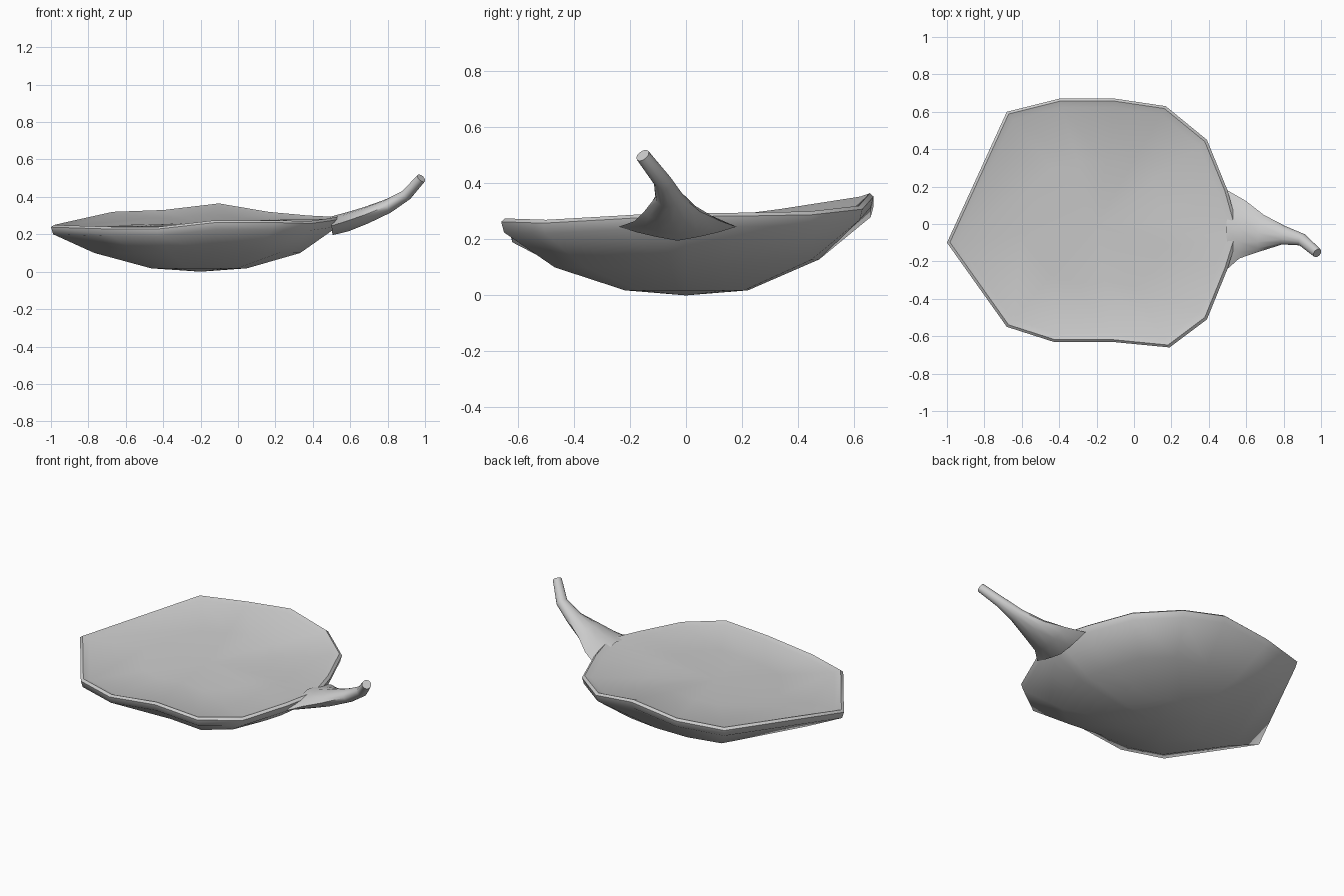
import bpy, bmesh, math
from mathutils import Vector

if "Cube" in bpy.data.objects:
    bpy.data.objects.remove(bpy.data.objects["Cube"])


def make_object(name, bm, angle):
    bmesh.ops.recalc_face_normals(bm, faces=bm.faces)
    mesh = bpy.data.meshes.new(name)
    bm.to_mesh(mesh)
    bm.free()
    ob = bpy.data.objects.new(name, mesh)
    bpy.context.collection.objects.link(ob)
    bpy.context.view_layer.objects.active = ob
    ob.select_set(True)
    bpy.ops.object.shade_smooth_by_angle(angle=math.radians(angle))
    ob.select_set(False)
    return ob


def bridge(bm, a, b):
    n = len(a)
    for i in range(n):
        j = (i + 1) % n
        bm.faces.new((a[i], a[j], b[j], b[i]))


def fan(bm, ring, co):
    c = bm.verts.new(co)
    for i in range(len(ring)):
        bm.faces.new((ring[i], ring[(i + 1) % len(ring)], c))


# Shallow dish: irregular rim outline, scaled inward for each level
rim = [(-1, -.10, .25), (-.68, -.55, .24), (-.43, -.63, .24), (-.12, -.63, .275),
       (.19, -.66, .275), (.39, -.51, .27), (.50, -.24, .285), (.55, -.08, .295),
       (.55, 0, .295), (.50, .18, .295), (.39, .45, .30), (.17, .63, .32),
       (-.10, .67, .365), (-.40, .67, .33), (-.68, .60, .32)]
MID = Vector((-.2, 0))


def level(bm, scale, height):
    verts = []
    for x, y, z in rim:
        p = MID + (Vector((x, y)) - MID) * scale
        verts.append(bm.verts.new((p.x, p.y, height(p.y, z))))
    return verts


bm = bmesh.new()
levels = [
    level(bm, .50, lambda y, z: .27 + (z - .28) * .45),
    level(bm, .93, lambda y, z: z - .012),
    level(bm, .98, lambda y, z: z),
    level(bm, 1.0, lambda y, z: z - .012),
    level(bm, .985, lambda y, z: z - .05),
    level(bm, .71, lambda y, z: .10 + .06 * max(y, 0)),
    level(bm, .33, lambda y, z: .018),
]
for a, b in zip(levels, levels[1:]):
    bridge(bm, a, b)
fan(bm, levels[0], (-.2, 0, .265))
fan(bm, levels[-1], (-.2, 0, 0))
make_object("dish", bm, 50)

# Stem: centre, half width, half height, roundness (1 = diamond, 2 = ellipse)
sections = [((.50, -.03, .245), .21, .05, 1.15),
            ((.58, -.03, .265), .155, .05, 1.4),
            ((.68, -.05, .30), .10, .045, 1.7),
            ((.80, -.06, .35), .05, .038, 2),
            ((.90, -.085, .41), .033, .03, 2),
            ((.98, -.155, .50), .026, .026, 2)]
bm = bmesh.new()
rings = []
for k, (c, w, h, power) in enumerate(sections):
    prev = Vector(sections[max(k - 1, 0)][0])
    nxt = Vector(sections[min(k + 1, len(sections) - 1)][0])
    d = (nxt - prev).normalized()
    if k == 0:
        d = Vector((1, 0, .1)).normalized()
    side = Vector((-d.y, d.x, 0)).normalized()
    up = d.cross(side)
    ring = []
    for i in range(12):
        t = 2 * math.pi * i / 12
        ct, st = math.cos(t), math.sin(t)
        r = (abs(ct) ** power + abs(st) ** power) ** (-1 / power)
        ring.append(bm.verts.new(Vector(c) + side * (r * ct * w) + up * (r * st * h)))
    rings.append(ring)
for a, b in zip(rings, rings[1:]):
    bridge(bm, a, b)
bm.faces.new(rings[-1])
make_object("stem", bm, 50)
